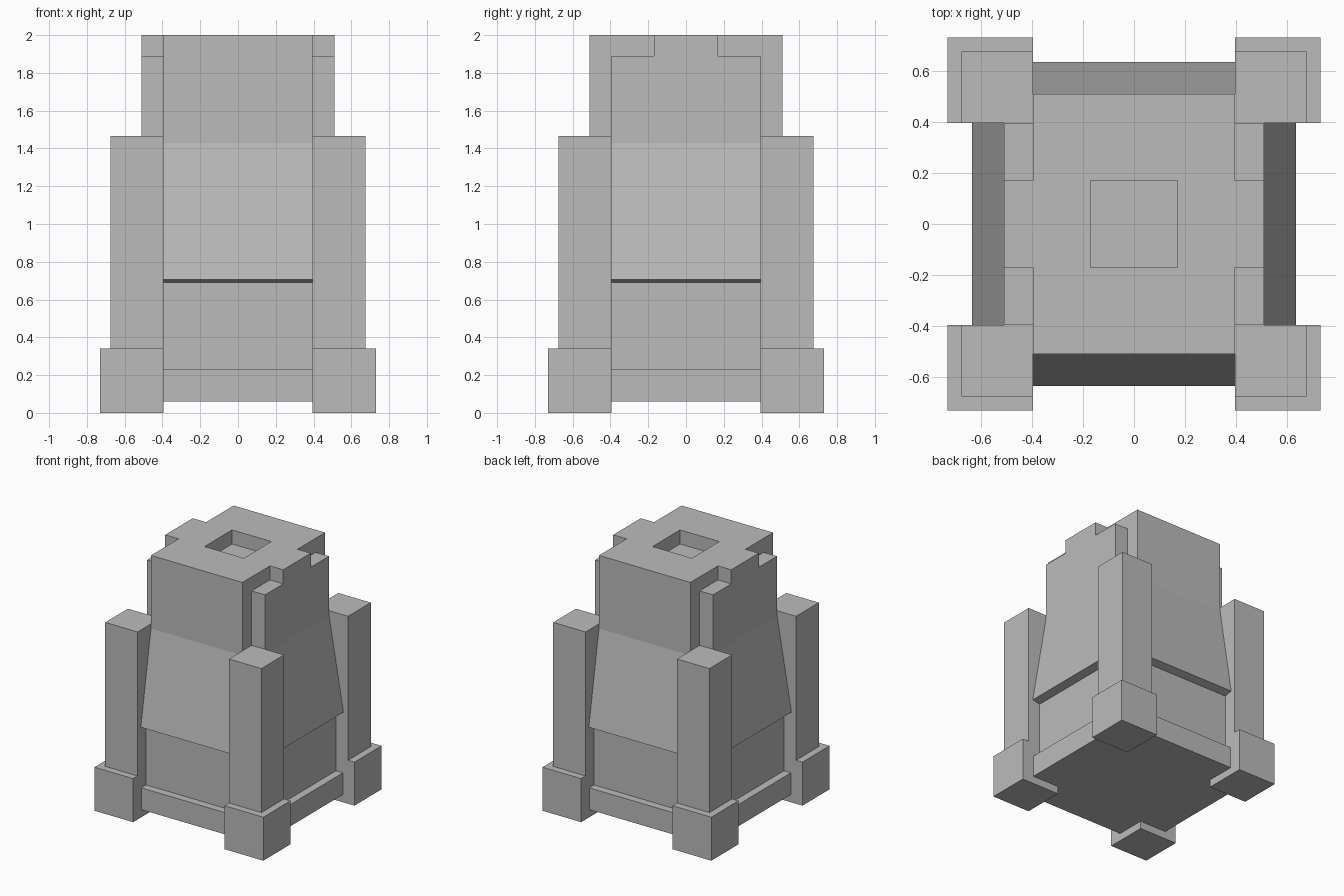
import bpy
import bmesh
from math import pi
from mathutils import Matrix, Vector

cube = bpy.data.objects.get("Cube")
if cube:
    bpy.data.objects.remove(cube, do_unlink=True)

# Single stone grey
stone = bpy.data.materials.new("stone_grey")
stone.use_nodes = True
grey = (0.5, 0.5, 0.5, 1)
stone.diffuse_color = grey
stone.node_tree.nodes["Principled BSDF"].inputs["Base Color"].default_value = grey

ARM = 0.395    # half width of each face, and inner corner of the pillars
TOP = 1.89     # underside of the cap
OUT = 0.51     # reach of the upper block
HOLE = 0.17    # half width of the cap opening


def finish(bm, name):
    bmesh.ops.recalc_face_normals(bm, faces=bm.faces)
    mesh = bpy.data.meshes.new(name)
    bm.to_mesh(mesh)
    bm.free()
    mesh.materials.append(stone)
    obj = bpy.data.objects.new(name, mesh)
    bpy.context.collection.objects.link(obj)
    return obj


def box(name, low, high):
    bm = bmesh.new()
    bmesh.ops.create_cube(bm, size=1)
    low, high = Vector(low), Vector(high)
    size = high - low
    bmesh.ops.scale(bm, vec=size, verts=bm.verts)
    bmesh.ops.translate(bm, vec=(low + high) / 2, verts=bm.verts)
    return finish(bm, name)


def extrude(bm, faces, vec):
    new = bmesh.ops.extrude_face_region(bm, geom=faces)["geom"]
    moved = [v for v in new if isinstance(v, bmesh.types.BMVert)]
    bmesh.ops.translate(bm, vec=vec, verts=moved)


# Central core; its top is the floor of the cap opening
box("core", (-ARM, -ARM, 0.06), (ARM, ARM, TOP))

# Four wall bays: skirt, recessed lower wall, sloped panel, upper block
bay = [(ARM, 0.06), (0.63, 0.06), (0.63, 0.23), (0.57, 0.23), (0.57, 0.69),
       (0.635, 0.705), (OUT, 1.43), (OUT, TOP), (ARM, TOP)]
for i, side in enumerate(("front", "left", "back", "right")):
    bm = bmesh.new()
    face = bm.faces.new([bm.verts.new((-ARM, -y, z)) for y, z in bay])
    extrude(bm, [face], (2 * ARM, 0, 0))
    bmesh.ops.rotate(bm, verts=bm.verts, matrix=Matrix.Rotation(i * pi / 2, 3, "Z"))
    finish(bm, side + "_bay")

# Cap: wide slab with a tab on each side and a square opening
quarter = [(ARM, OUT), (ARM, HOLE), (OUT, HOLE)]
outline = quarter + [(x, -y) for x, y in reversed(quarter)]
outline += [(-x, -y) for x, y in outline]
opening = [(HOLE, HOLE), (HOLE, -HOLE), (-HOLE, -HOLE), (-HOLE, HOLE)]
bm = bmesh.new()
for loop in (outline, opening):
    verts = [bm.verts.new((x, y, TOP)) for x, y in loop]
    for a, b in zip(verts, verts[1:] + verts[:1]):
        bm.edges.new((a, b))
bmesh.ops.triangle_fill(bm, edges=bm.edges[:], use_beauty=True, normal=(0, 0, 1))
extrude(bm, bm.faces[:], (0, 0, 2 - TOP))
finish(bm, "cap")

# Corner pillars on square feet
for sx, xname in ((1, "left"), (-1, "right")):
    for sy, yname in ((-1, "front"), (1, "back")):
        for part, reach, z0, z1 in (("foot", 0.73, 0, 0.34), ("pillar", 0.675, 0.34, 1.465)):
            xs = sorted((sx * ARM, sx * reach))
            ys = sorted((sy * ARM, sy * reach))
            box(f"{yname}_{xname}_{part}", (xs[0], ys[0], z0), (xs[1], ys[1], z1))
